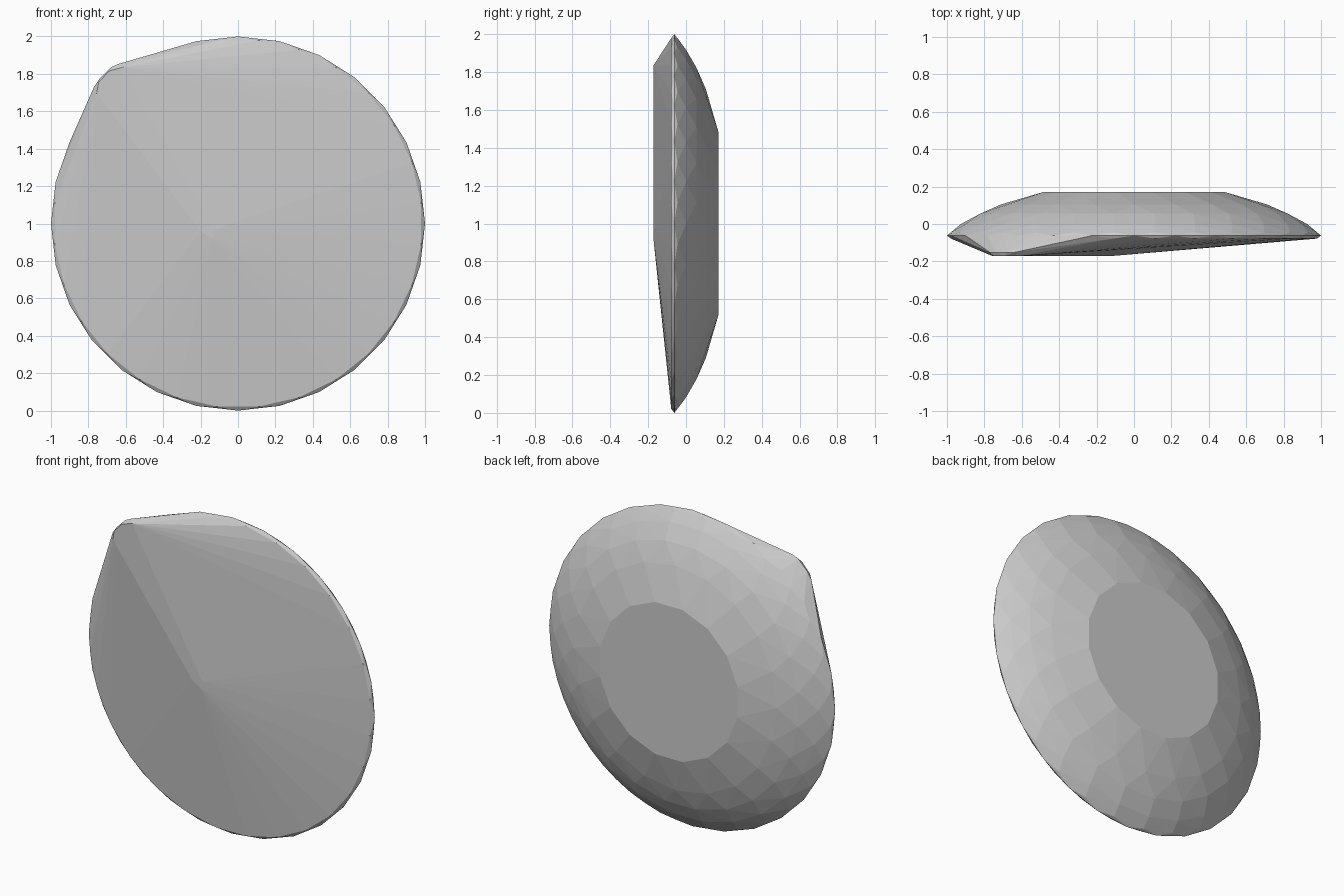
import bpy, bmesh
from math import cos, sin, pi

if "Cube" in bpy.data.objects:
    bpy.data.objects.remove(bpy.data.objects["Cube"])

bm = bmesh.new()


def ring(radius, y, sides, turn=0.0):
    """Circle of hull points around the disc axis, centred on z = 1."""
    for i in range(sides):
        a = 2 * pi * (i + turn) / sides
        bm.verts.new((radius * cos(a), y, 1 + radius * sin(a)))


# Sharp rim
ring(0.985, -0.078, 28, 0.5)
ring(1.0, -0.062, 28)
ring(0.985, -0.045, 28, 0.5)

# Faceted domed back, ending in a flat disc
ring(0.925, 0.0, 26)
ring(0.83, 0.055, 24, 0.5)
ring(0.71, 0.105, 20)
ring(0.49, 0.172, 16, 0.5)

# Shallow front: flat ridge from the middle to the raised corner
for x, z in [(-0.20, 0.96), (-0.14, 0.92), (-0.13, 0.97),
             (-0.755, 1.70), (-0.745, 1.755), (-0.69, 1.815), (-0.62, 1.835)]:
    bm.verts.new((x, -0.172, z))

# Rounded outer edge of the raised corner
for x, z in [(-0.77, 1.73), (-0.74, 1.775), (-0.68, 1.835), (-0.64, 1.853)]:
    bm.verts.new((x, -0.152, z))

# Wrap everything in one convex skin
hull = bmesh.ops.convex_hull(bm, input=bm.verts[:])
loose = {v for v in hull["geom_interior"] + hull["geom_unused"]
         if isinstance(v, bmesh.types.BMVert) and not v.link_faces}
bmesh.ops.delete(bm, geom=list(loose), context='VERTS')
bmesh.ops.dissolve_limit(bm, angle_limit=0.01, verts=bm.verts[:], edges=bm.edges[:])
bmesh.ops.recalc_face_normals(bm, faces=bm.faces[:])

mesh = bpy.data.meshes.new("faceted_disc")
bm.to_mesh(mesh)
bm.free()
disc = bpy.data.objects.new("faceted_disc", mesh)
bpy.context.collection.objects.link(disc)
